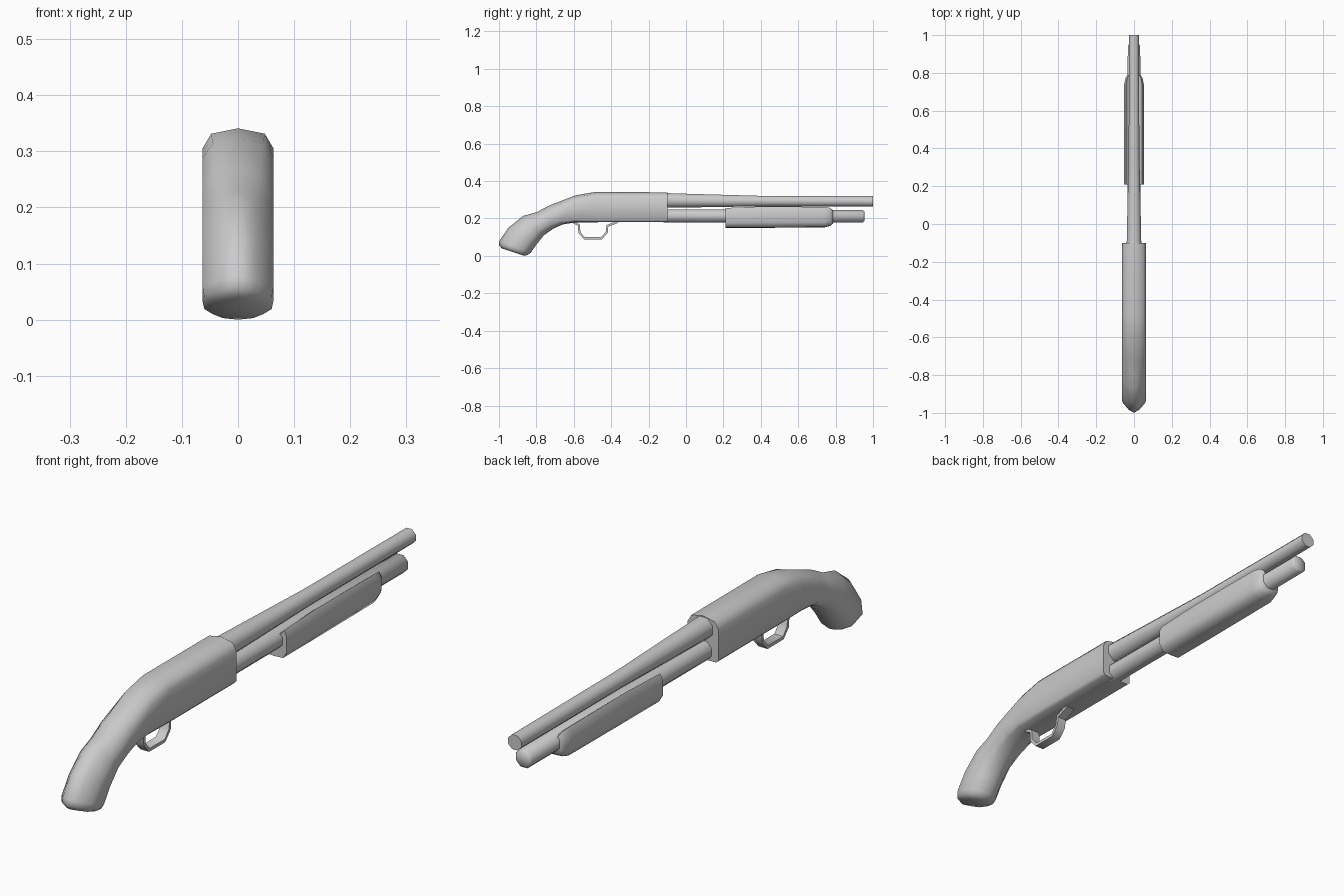
import bpy, bmesh, math
from mathutils import Vector

cube = bpy.data.objects.get("Cube")
if cube:
    bpy.data.objects.remove(cube, do_unlink=True)

GREY = (0.6, 0.6, 0.6, 1)
metal = bpy.data.materials.new("plain_grey")
metal.use_nodes = True
metal.diffuse_color = GREY
metal.node_tree.nodes["Principled BSDF"].inputs["Base Color"].default_value = GREY


def loft(name, rings, closed=False, angle=60):
    """Skin a row of equal-sized rings of points, capped or joined end to end."""
    bm = bmesh.new()
    rows = [[bm.verts.new(p) for p in ring] for ring in rings]
    n = len(rows[0])
    pairs = list(zip(rows, rows[1:]))
    if closed:
        pairs.append((rows[-1], rows[0]))
    else:
        bm.faces.new(rows[0])
        bm.faces.new(rows[-1])
    for a, b in pairs:
        for i in range(n):
            j = (i + 1) % n
            bm.faces.new((a[i], a[j], b[j], b[i]))
    bmesh.ops.recalc_face_normals(bm, faces=bm.faces)
    mesh = bpy.data.meshes.new(name)
    bm.to_mesh(mesh)
    bm.free()
    mesh.materials.append(metal)
    obj = bpy.data.objects.new(name, mesh)
    bpy.context.collection.objects.link(obj)
    bpy.ops.object.select_all(action='DESELECT')
    obj.select_set(True)
    bpy.context.view_layer.objects.active = obj
    bpy.ops.object.shade_smooth_by_angle(angle=math.radians(angle))
    return obj


def mirrored(half):
    """Close a half section that runs from the top centre to the bottom centre."""
    return half + [Vector((-p[0], p[1], p[2])) for p in reversed(half[1:-1])]


# Receiver and grip: each section spans a top point and a bottom point
def body_ring(yt, zt, yb, zb, width, grip):
    top, bottom = Vector((0, yt, zt)), Vector((0, yb, zb))
    section = [(0, 0),
               (0.76 - 0.26 * grip, 0.06 + 0.06 * grip),
               (1, 0.22 + 0.13 * grip),
               (1, 0.93 - 0.18 * grip),
               (0.85 - 0.25 * grip, 0.99 - 0.06 * grip),
               (0, 1)]
    return mirrored([top.lerp(bottom, t) + Vector((width * w, 0, 0)) for w, t in section])


W = 0.063
loft("receiver_and_grip", [body_ring(*r) for r in (
    (-0.10, 0.340, -0.10, 0.180, W, 0),
    (-0.49, 0.341, -0.46, 0.180, W, 0),
    (-0.59, 0.324, -0.60, 0.178, W, 0.2),
    (-0.73, 0.270, -0.66, 0.168, W, 0.6),
    (-0.80, 0.233, -0.71, 0.145, W, 0.9),
    (-0.87, 0.214, -0.76, 0.110, W, 1),
    (-0.95, 0.150, -0.80, 0.060, W, 1),
    (-0.998, 0.080, -0.83, 0.016, W, 1),
    (-1.00, 0.058, -0.845, 0.006, 0.06, 1),
    (-0.985, 0.040, -0.865, 0.000, 0.045, 1))], angle=70)


# Round parts: low-sided tubes along the length
def tube(name, stations, sides=8):
    rings = []
    for y, z, r in stations:
        angles = [math.tau * (i + 0.5) / sides for i in range(sides)]
        k = r / math.cos(math.pi / sides)
        rings.append([(k * math.cos(a), y, z + k * math.sin(a)) for a in angles])
    return loft(name, rings)


tube("barrel", [(-0.12, 0.297, 0.039), (0.08, 0.295, 0.035),
                (0.40, 0.293, 0.028), (1.0, 0.292, 0.027)])
tube("magazine_tube", [(-0.12, 0.214, 0.035), (0.30, 0.213, 0.034),
                       (0.945, 0.212, 0.033), (0.955, 0.212, 0.025)])


# Pump: hollowed top between two raised side walls
def pump_ring(y, top, bottom, w):
    h = top - bottom
    return mirrored([Vector((w * x, y, bottom + h * z)) for x, z in (
        (0, 0.80), (0.55, 0.84), (0.80, 1), (1, 0.80), (1, 0.25), (0.72, 0.02), (0, 0))])


loft("pump", [pump_ring(*r) for r in (
    (0.21, 0.256, 0.150, 0.052), (0.40, 0.264, 0.150, 0.052),
    (0.74, 0.262, 0.152, 0.052), (0.77, 0.257, 0.160, 0.046),
    (0.785, 0.245, 0.172, 0.038))])

# Trigger guard: flat strap bent along a path under the receiver
path = [(-0.605, 0.182), (-0.573, 0.165), (-0.570, 0.125), (-0.543, 0.094),
        (-0.452, 0.094), (-0.424, 0.125), (-0.420, 0.160), (-0.365, 0.182)]
pts = [Vector(p) for p in path]
strap = []
for i, p in enumerate(pts):
    d = (pts[min(i + 1, len(pts) - 1)] - pts[max(i - 1, 0)]).normalized()
    n = Vector((-d.y, d.x)) * 0.006
    strap.append([(x, p.x + s * n.x, p.y + s * n.y)
                  for x, s in ((-0.018, -1), (0.018, -1), (0.018, 1), (-0.018, 1))])
loft("trigger_guard", strap, angle=50)
